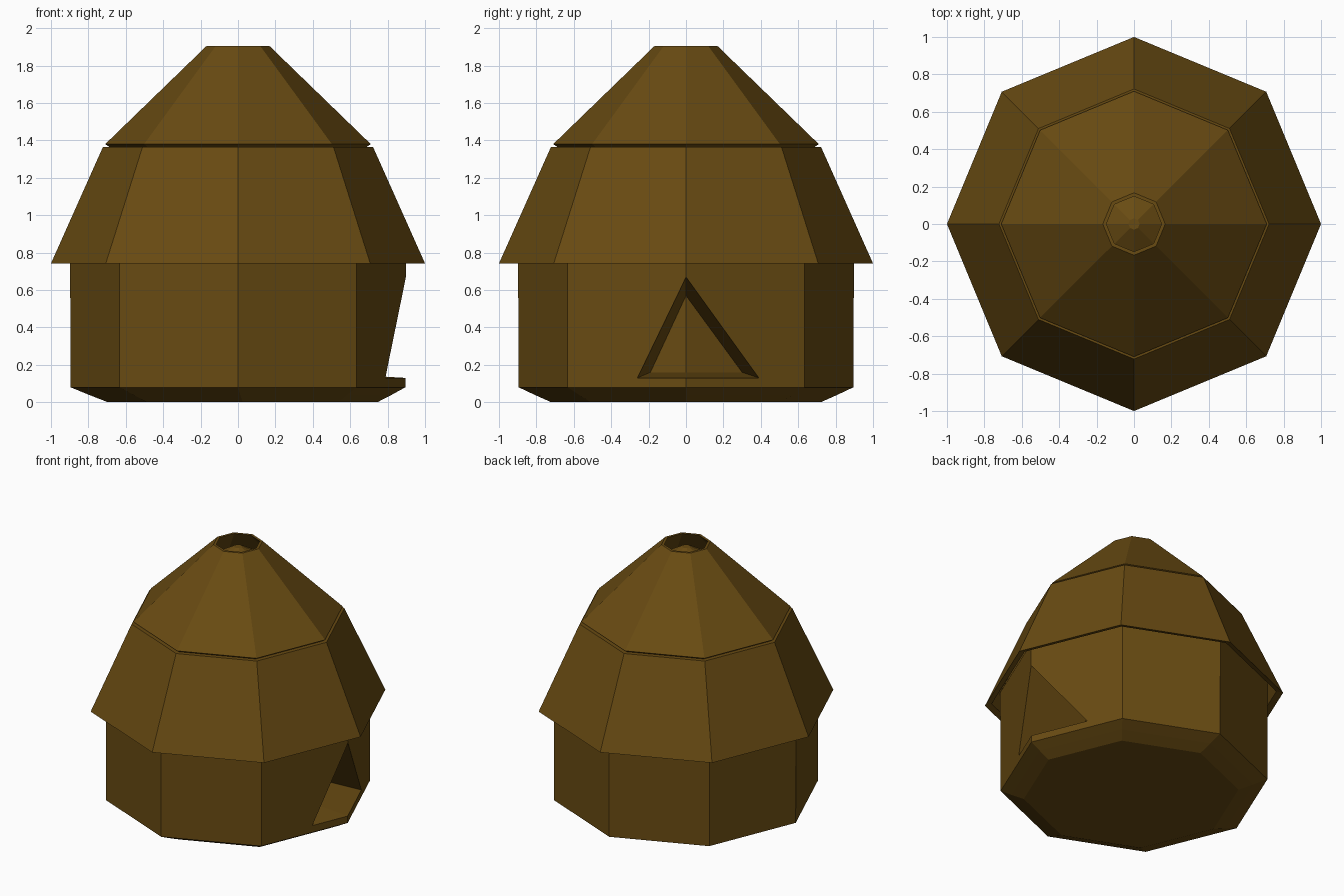
import bpy, bmesh
from math import cos, sin, pi

if "Cube" in bpy.data.objects:
    bpy.data.objects.remove(bpy.data.objects["Cube"])

SIDES = 8
brown = bpy.data.materials.new("brown_wood")
brown.diffuse_color = (0.14, 0.07, 0.006, 1)
brown.use_nodes = True
brown.node_tree.nodes["Principled BSDF"].inputs["Base Color"].default_value = brown.diffuse_color


def finish(name, bm):
    bmesh.ops.recalc_face_normals(bm, faces=bm.faces[:])
    me = bpy.data.meshes.new(name)
    bm.to_mesh(me)
    bm.free()
    me.materials.append(brown)
    ob = bpy.data.objects.new(name, me)
    bpy.context.collection.objects.link(ob)
    return ob


def octagon_lathe(name, profile, shell=False):
    """Stack octagon rings (radius, z, x shift); a shell closes on itself, otherwise ends are capped."""
    bm = bmesh.new()
    rings = []
    for r, z, *dx in profile:
        shift = dx[0] if dx else 0
        rings.append([bm.verts.new((r * cos(2 * pi * i / SIDES) + shift,
                                    r * sin(2 * pi * i / SIDES), z))
                      for i in range(SIDES)])
    pairs = list(zip(rings, rings[1:]))
    if shell:
        pairs.append((rings[-1], rings[0]))
    else:
        bm.faces.new(rings[0])
        bm.faces.new(rings[-1])
    for a, b in pairs:
        for i in range(SIDES):
            j = (i + 1) % SIDES
            bm.faces.new((a[i], a[j], b[j], b[i]))
    return finish(name, bm)


# Hut body: bevelled base, walls and the core hidden beneath the roof
body = octagon_lathe("hut_body", [
    (0.72, 0, 0.025), (0.81, 0.04, 0.012), (0.895, 0.08), (0.898, 0.84),
    (0.64, 1.36), (0.15, 1.81), (0.03, 1.88)])

# Lower roof tier, a thick open skirt
octagon_lathe("lower_roof", [
    (1.0, 0.742), (0.722, 1.365), (0.67, 1.365), (0.955, 0.755)], shell=True)

# Upper roof tier with a smoke hole
octagon_lathe("upper_roof", [
    (0.71, 1.38), (0.167, 1.906), (0.148, 1.906), (0.66, 1.365), (0.685, 1.363)], shell=True)

# Doorway cutter: triangle wrapped round the wall corner, narrowing inward
outer = [(0.898, 0, 0.67), (0.79, -0.26, 0.13), (0.898, 0, 0.13), (0.737, 0.39, 0.13)]
inner = [(0.40, 0, 0.57), (0.32, -0.19, 0.16), (0.40, 0, 0.16), (0.28, 0.30, 0.16)]
bm = bmesh.new()
front = [bm.verts.new([o + 0.15 * (o - i) for o, i in zip(p, q)]) for p, q in zip(outer, inner)]
back = [bm.verts.new(q) for q in inner]
for ring in (front, back):
    bm.faces.new((ring[0], ring[1], ring[2]))
    bm.faces.new((ring[0], ring[2], ring[3]))
for i in range(4):
    j = (i + 1) % 4
    bm.faces.new((front[i], front[j], back[j], back[i]))
cutter = finish("doorway_cutter", bm)
cutter.hide_render = True
cutter.hide_viewport = True

cut = body.modifiers.new("doorway", 'BOOLEAN')
cut.operation = 'DIFFERENCE'
cut.solver = 'EXACT'
cut.object = cutter
